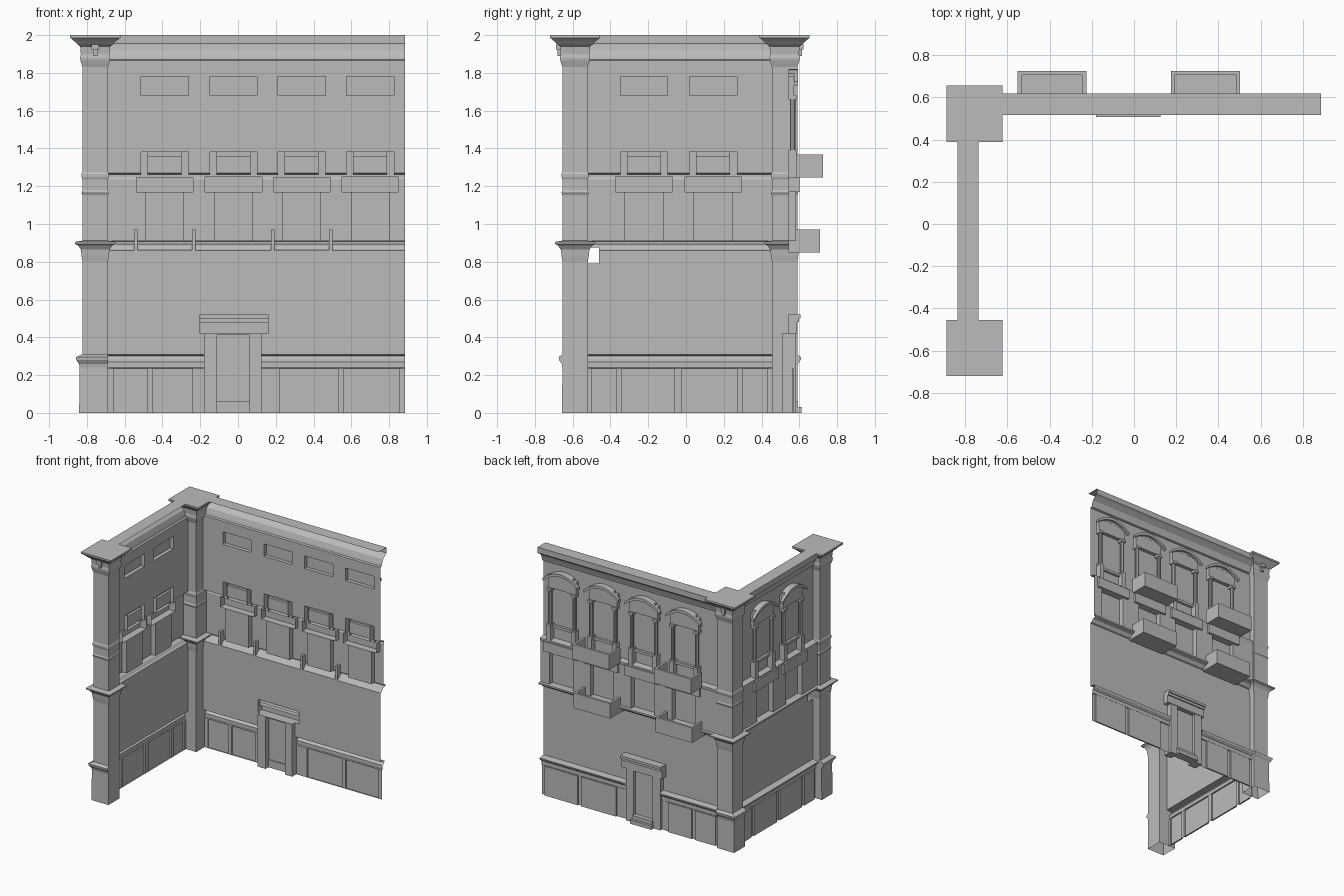
import bpy, bmesh, math

if "Cube" in bpy.data.objects:
    bpy.data.objects.remove(bpy.data.objects["Cube"], do_unlink=True)

stone = bpy.data.materials.new("grey_stone")
stone.use_nodes = True
GREY = (0.5, 0.5, 0.5, 1)
stone.diffuse_color = GREY
stone.node_tree.nodes["Principled BSDF"].inputs["Base Color"].default_value = GREY


def finish(name, bm, place=lambda p: p):
    for v in bm.verts:
        v.co = place(v.co.copy())
    mesh = bpy.data.meshes.new(name)
    bm.to_mesh(mesh)
    bm.free()
    mesh.materials.append(stone)
    obj = bpy.data.objects.new(name, mesh)
    bpy.context.collection.objects.link(obj)


# Wall coordinates are (along, outward, up)
def back_place(p):
    return (p.x, p.y + 0.542, p.z)


def left_place(p):
    return (-0.762 - p.y, p.x, p.z)


def prism(bm, outline, d0, d1, closed=False):
    """Extrude an outline from d0 to d1, capped at d1; open behind unless closed."""
    a = [bm.verts.new((u, d0, z)) for u, z in outline]
    b = [bm.verts.new((u, d1, z)) for u, z in outline]
    n = len(a)
    faces = [bm.faces.new(b)]
    if closed:
        faces.append(bm.faces.new(a[::-1]))
    for i in range(n):
        j = (i + 1) % n
        faces.append(bm.faces.new((a[i], a[j], b[j], b[i])))
    bmesh.ops.recalc_face_normals(bm, faces=faces)
    if d1 < d0:
        bmesh.ops.reverse_faces(bm, faces=faces)


def box(bm, u0, u1, z0, z1, d0, d1, closed=False):
    prism(bm, [(u0, z0), (u1, z0), (u1, z1), (u0, z1)], d0, d1, closed)


# Wall section: plinth, storey cornice, window course, sill band, top cornice
COURSE = .04
WALL = [(.018, 0), (.018, .235), (.025, .24), (.025, .27), (.045, .285), (.05, .3),
        (0, .308), (0, .86), (.015, .865), (.03, .885), (.06, .895), (.06, .908),
        (COURSE, .91), (COURSE, 1.235), (.046, 1.25), (.046, 1.262), (0, 1.27),
        (0, 1.865), (.014, 1.87), (.018, 1.885), (.03, 1.92), (.06, 1.945),
        (.075, 1.955), (.075, 2), (-.025, 2)]


def wall_shell(u0, u1, holes):
    """Sweep the section along the wall, leaving out cells inside the holes."""
    us = sorted({u0, u1} | {u for h in holes for u in h[:2] if u0 < u < u1})
    cuts = sorted({z for h in holes for z in h[2:]})
    pts = [WALL[0]]
    for (da, za), (db, zb) in zip(WALL, WALL[1:]):
        for z in cuts:
            if za + 1e-5 < z < zb - 1e-5:
                pts.append((da + (db - da) * (z - za) / (zb - za), z))
        pts.append((db, zb))
    bm = bmesh.new()
    grid = [[bm.verts.new((u, d, z)) for u in us] for d, z in pts]
    for i in range(len(pts) - 1):
        for j in range(len(us) - 1):
            u = (us[j] + us[j + 1]) / 2
            z = (pts[i][1] + pts[i + 1][1]) / 2
            if not any(h[0] < u < h[1] and h[2] < z < h[3] for h in holes):
                bm.faces.new((grid[i][j], grid[i + 1][j], grid[i + 1][j + 1], grid[i][j + 1]))
    loose = [v for v in bm.verts if not v.link_faces]
    bmesh.ops.delete(bm, geom=loose, context='VERTS')
    return bm


def window_holes(c):
    return [(c - .125, c + .125, 1.68, 1.78), (c - .15, c + .15, 1.17, 1.25),
            (c - .125, c - .09, 1.25, 1.38), (c + .09, c + .125, 1.25, 1.38),
            (c - .09, c + .09, 1.36, 1.38), (c - .103, c + .103, .91, 1.17)]


def window(name, c, place):
    bm = bmesh.new()
    # recessed lower panel, sill, rail
    box(bm, c - .103, c + .103, .91, 1.17, COURSE, 0)
    box(bm, c - .15, c + .15, 1.17, 1.25, 0, .058)
    box(bm, c - .09, c + .09, 1.36, 1.38, 0, .02)
    for s in (-1, 1):
        # pedestal, column and capital
        m = c + s * .1075
        box(bm, m - .0175, m + .0175, 1.25, 1.38, 0, .045)
        col = [bm.verts.new((m + .015 * math.cos(a), .024 + .015 * math.sin(a), z))
               for z in (1.38, 1.665) for a in [k * math.pi / 5 for k in range(10)]]
        for k in range(10):
            q = (k + 1) % 10
            bm.faces.new((col[k], col[q], col[10 + q], col[10 + k]))
        box(bm, m - .02, m + .02, 1.38, 1.392, 0, .044, True)
        box(bm, m - .02, m + .02, 1.66, 1.68, 0, .044, True)
    # entablature with a curved hood, backed where it rises above
    box(bm, c - .125, c + .125, 1.68, 1.78, 0, .03)
    arc = [(c + .155 * t / 5, 1.755 + .065 * (1 - (t / 5) ** 2)) for t in range(-5, 6)]
    prism(bm, arc + [(u, z - .022) for u, z in arc[::-1]], .03, .052, True)
    crown = [(u, z) for u, z in arc if z > 1.781]
    prism(bm, crown + [(crown[-1][0], 1.78), (crown[0][0], 1.78)], 0, .031)
    finish(name, bm, place)


def balcony(name, c, z0, start, reach):
    bm = bmesh.new()
    w, t, z1 = .163, .018, z0 + .12
    box(bm, c - w, c + w, z0, z0 + .012, start, reach, True)
    box(bm, c - w, c + w, z0 + .012, z1, reach - t, reach, True)
    for s in (-1, 1):
        a, b = sorted((c + s * w, c + s * (w - t)))
        box(bm, a, b, z0 + .012, z1, start, reach - t, True)
    finish(name, bm, back_place)


def facade(side, place, u0, u1, centres, panels, extra):
    holes = [h for c in centres for h in window_holes(c)]
    holes += [(a, b, 0, .235) for a, b in panels] + extra
    finish(side + "_wall", wall_shell(u0, u1, holes), place)
    for i, c in enumerate(centres):
        window(f"{side}_window_{i + 1}", c, place)
    bm = bmesh.new()
    for a, b in panels:
        box(bm, a, b, 0, .235, .018, .03)
    finish(side + "_plinth_panels", bm, place)


DOORWAY = [(-.18, .125, 0, .42), (-.2, .16, .42, .52)]
BROKEN_GAP = [(-.53, -.46, .79, .875)]
facade("back", back_place, -.70, .885, [-.388, -.024, .337, .70],
       [(-.66, -.48), (-.45, -.24), (.22, .53), (.56, .855)], DOORWAY)
facade("left", left_place, -.53, .46, [-.222, .144],
       [(-.5, -.37), (-.34, -.06), (-.02, .27), (.3, .43)], BROKEN_GAP)

# Balconies
for i, c in enumerate((-.388, .338)):
    balcony(f"upper_balcony_{i + 1}", c, 1.247, COURSE, .183)
    balcony(f"lower_balcony_{i + 1}", c, .85, 0, .168)

# Doorway: jambs, head and leaf
bm = bmesh.new()
for a, b in ((-.18, -.11), (.06, .125)):
    box(bm, a, b, 0, .42, -.035, .04, True)
box(bm, -.11, .06, .412, .42, -.035, .04, True)
box(bm, -.11, .06, 0, .412, .01, .015, True)
finish("doorway", bm, back_place)
bm = bmesh.new()
box(bm, -.2, .16, .42, .48, 0, .045)
box(bm, -.2, .16, .48, .5, 0, .055)
box(bm, -.2, .16, .5, .52, 0, .065)
finish("door_lintel", bm, back_place)
bm = bmesh.new()
box(bm, -.12, .07, 0, .03, 0, .07, True)
box(bm, -.115, .065, .03, .06, 0, .05, True)
finish("door_steps", bm, back_place)

# Corner pillars: (half width, height) sections of a square shaft
SHAFT = .067
PILLAR = [(.085, 0), (.082, .24), (.086, .26), (.1, .28), (.102, .295), (SHAFT, .31),
          (SHAFT, .8), (.072, .83), (.076, .865), (.09, .885), (.107, .895), (.107, .905),
          (SHAFT, .912), (SHAFT, 1.15), (.072, 1.165), (SHAFT, 1.18), (SHAFT, 1.235),
          (.072, 1.25), (.072, 1.265), (SHAFT, 1.275), (SHAFT, 1.83), (.078, 1.865),
          (.08, 1.88), (.076, 1.9), (.08, 1.94), (.096, 1.953), (.108, 1.965),
          (.127, 1.982), (.133, 1.986), (.133, 2)]


def pillar(name, cx, cy, out):
    bm = bmesh.new()
    rings = []
    for h, z in PILLAR:
        # the base swells on the street sides only
        base = z < .32
        inner = min(h, SHAFT) if base else h
        outer = max(SHAFT, h - .015) if base else h
        y0, y1 = sorted((cy + out * outer, cy - out * inner))
        rings.append([bm.verts.new((x, y, z)) for x, y in
                      ((cx - h, y0), (cx + inner, y0), (cx + inner, y1), (cx - h, y1))])
    for a, b in zip(rings, rings[1:]):
        for k in range(4):
            q = (k + 1) % 4
            bm.faces.new((a[k], a[q], b[q], b[k]))
    bm.faces.new(rings[-1])
    # small bracket under the cap
    for w, z0, z1, d in ((.02, 1.925, 1.95, .1), (.012, 1.89, 1.925, .092)):
        ya, yb = sorted((cy + out * .07, cy + out * d))
        box(bm, cx - w, cx + w, z0, z1, ya, yb, True)
    finish(name, bm)


pillar("front_pillar", -.756, -.587, -1)
pillar("corner_pillar", -.756, .522, 1)
